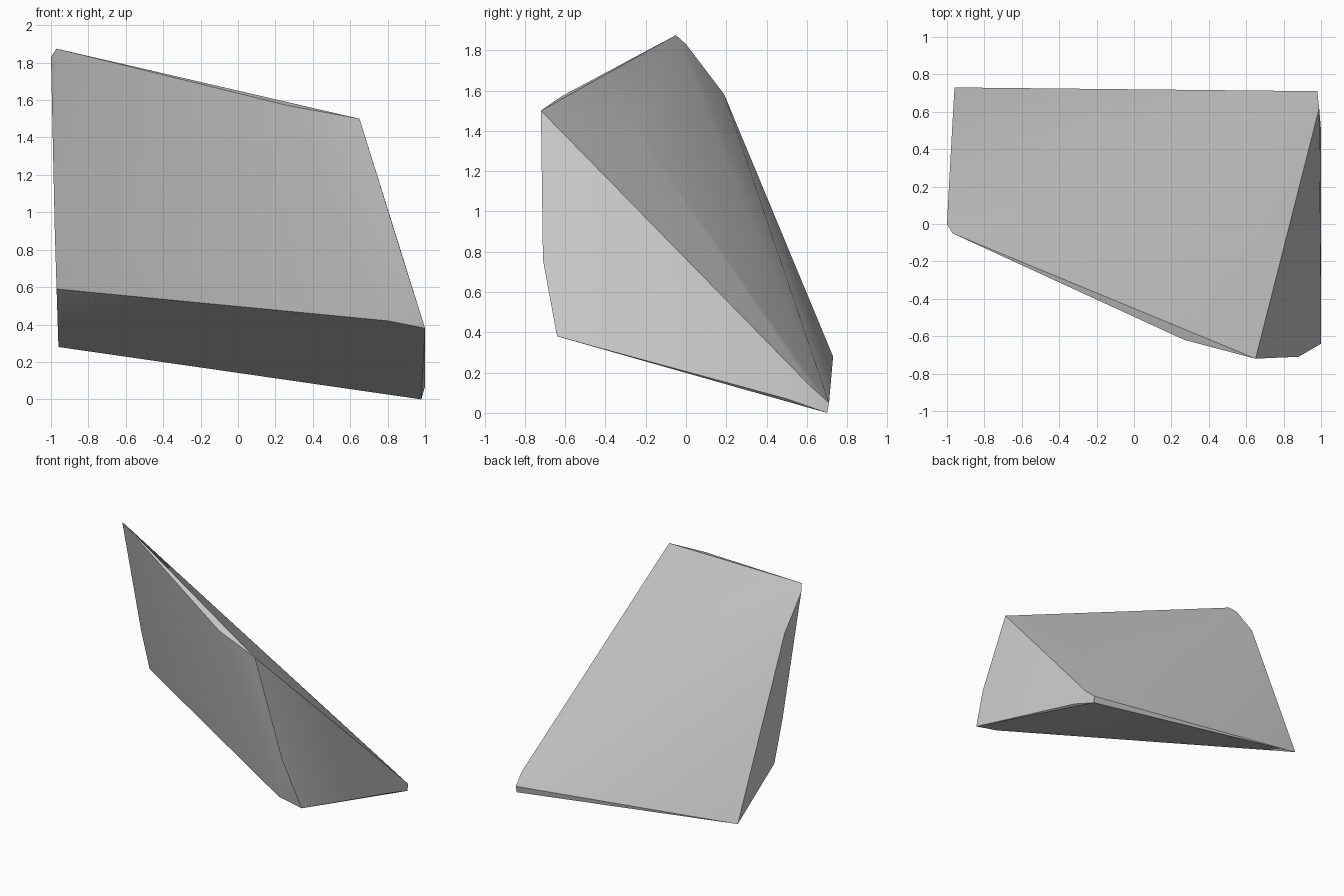
import bpy
import bmesh
import math

cube = bpy.data.objects.get("Cube")
if cube:
    bpy.data.objects.remove(cube, do_unlink=True)

# Plain stone colour
stone = bpy.data.materials.new("stone_grey")
stone.use_nodes = True
grey = (0.6, 0.6, 0.6, 1.0)
stone.diffuse_color = grey
stone.node_tree.nodes["Principled BSDF"].inputs["Base Color"].default_value = grey

# Corners of the slanted shard
peak = [(-0.97, -0.05, 1.875), (-1, 0, 1.83), (-0.99, 0.19, 1.58)]
shoulder = [(0.65, -0.72, 1.5), (0.27, -0.62, 1.57), (0.2, -0.26, 1.42)]
front_foot = [(1, -0.64, 0.38), (0.88, -0.71, 0.76), (0.8, -0.64, 0.42)]
side_foot = [(-0.97, 0.29, 0.59), (-0.98, 0.2, 0.92)]
back_foot = [(-0.96, 0.73, 0.28), (0.98, 0.7, 0), (0.98, 0.71, 0.05),
             (1, 0.5, 0.07), (0.99, 0.62, 0.13)]

# Wrap the corners in a convex skin
bm = bmesh.new()
for corner in peak + shoulder + front_foot + side_foot + back_foot:
    bm.verts.new(corner)
hull = bmesh.ops.convex_hull(bm, input=bm.verts[:])
loose = [v for v in bm.verts if not v.link_faces]
bmesh.ops.delete(bm, geom=loose, context='VERTS')
bmesh.ops.recalc_face_normals(bm, faces=bm.faces[:])

mesh = bpy.data.meshes.new("rock_shard")
bm.to_mesh(mesh)
bm.free()
mesh.materials.append(stone)
rock = bpy.data.objects.new("rock_shard", mesh)
bpy.context.collection.objects.link(rock)

# Soft facets with crisp main edges
bpy.ops.object.select_all(action='DESELECT')
rock.select_set(True)
bpy.context.view_layer.objects.active = rock
bpy.ops.object.shade_smooth_by_angle(angle=math.radians(30))
